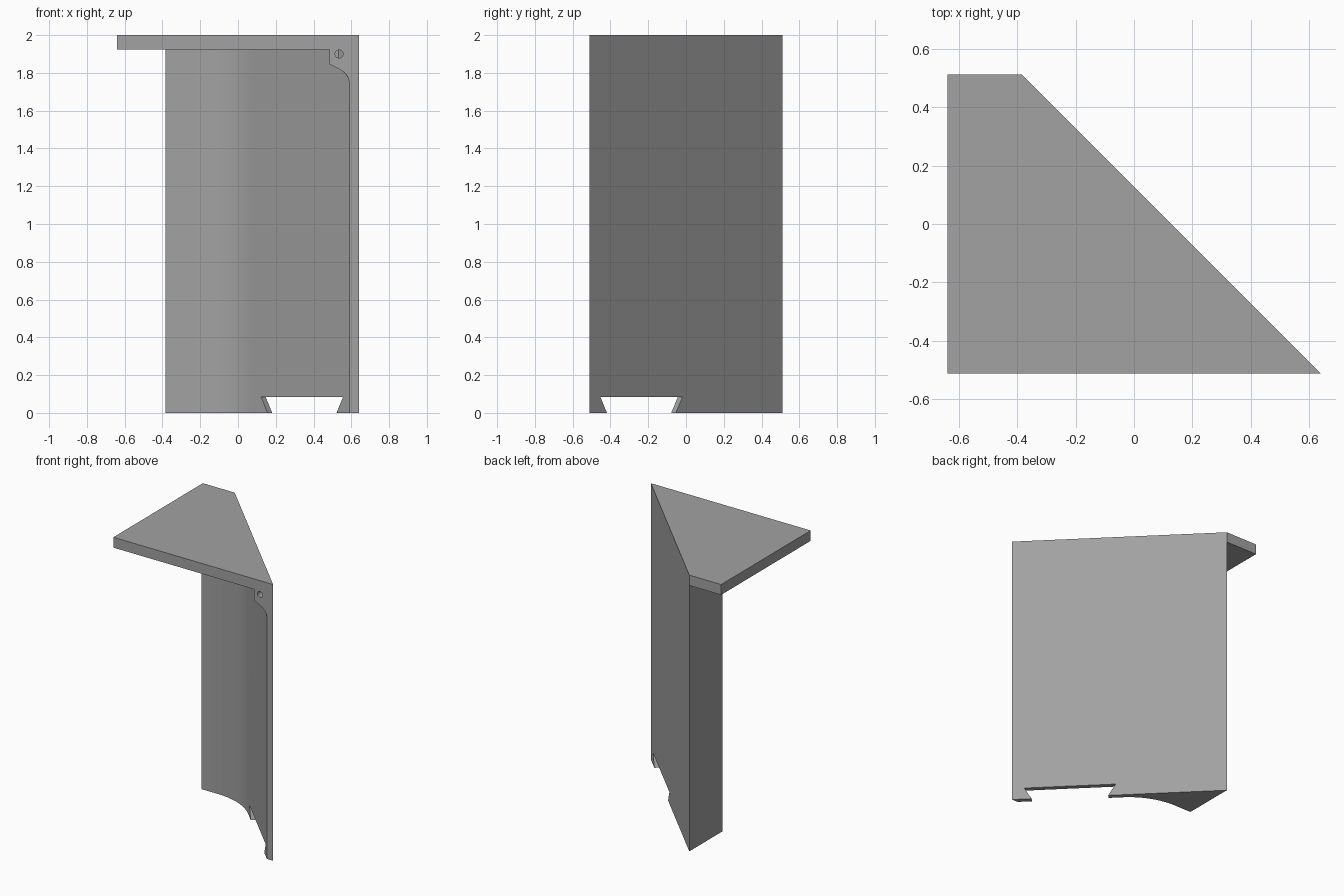
import bpy, bmesh, math
from mathutils import Vector

if "Cube" in bpy.data.objects:
    bpy.data.objects.remove(bpy.data.objects["Cube"])

grey = bpy.data.materials.new("plain_grey")
grey.diffuse_color = (0.36, 0.36, 0.36, 1)
grey.use_nodes = True
grey.node_tree.nodes["Principled BSDF"].inputs["Base Color"].default_value = grey.diffuse_color


def loft(name, ring_a, ring_b):
    """Closed solid between two matching rings of points."""
    bm = bmesh.new()
    a = [bm.verts.new(p) for p in ring_a]
    b = [bm.verts.new(p) for p in ring_b]
    bm.faces.new(a)
    bm.faces.new(b)
    for i in range(len(a)):
        j = (i + 1) % len(a)
        bm.faces.new((a[i], a[j], b[j], b[i]))
    bmesh.ops.recalc_face_normals(bm, faces=bm.faces)
    mesh = bpy.data.meshes.new(name)
    bm.to_mesh(mesh)
    bm.free()
    mesh.materials.append(grey)
    ob = bpy.data.objects.new(name, mesh)
    bpy.context.collection.objects.link(ob)
    return ob


def upright(name, profile, z0, z1):
    return loft(name, [(x, y, z0) for x, y in profile], [(x, y, z1) for x, y in profile])


def cut(ob, cutter):
    mod = ob.modifiers.new("cut", 'BOOLEAN')
    mod.operation = 'DIFFERENCE'
    mod.solver = 'EXACT'
    mod.object = cutter
    cutter.hide_render = True
    cutter.hide_set(True)


def smooth(ob):
    bpy.ops.object.select_all(action='DESELECT')
    ob.select_set(True)
    bpy.context.view_layer.objects.active = ob
    bpy.ops.object.shade_smooth_by_angle(angle=math.radians(20))


# Top plate with the diagonal back edge
upright("top_plate", [(-.64, -.512), (.64, -.512), (-.385, .512), (-.64, .512)], 1.925, 2.0)

# Upright wall: flat back, rounded inner corner, thin front lip
radius = 0.48
arc = [(-.25 + radius * math.sin(t), .13 - radius * (1 - math.cos(t)))
       for t in (math.radians(45) * i / 16 for i in range(17))]
wall = upright("upright_wall",
               [(-.385, .512), (-.385, .13)] + arc + [(.59, -.512), (.64, -.512)], 0, 1.925)
smooth(wall)

# Dovetail slot through the foot of the wall, square to the diagonal
through = Vector((1, 1, 0))
slot = [Vector((.3625 + d, -.2375 - d, z))
        for d, z in ((-.1755, -.017), (.1755, -.017), (.2175, .085), (-.2175, .085))]
slot_cutter = loft("slot_cutter", [p - through * .12 for p in slot], [p + through * .12 for p in slot])
cut(wall, slot_cutter)

# Screw boss under the plate, with a curved underside running into the lip
outline = [(.485, 1.925), (.485, 1.845), (.515, 1.831), (.55, 1.812),
           (.573, 1.792), (.585, 1.772), (.59, 1.75), (.60, 1.75), (.60, 1.925)]
boss = loft("screw_boss", [(x, -.512, z) for x, z in outline],
            [(x, .10 - x, z) for x, z in outline])
smooth(boss)

# Blind screw hole in the boss and the wall behind it
circle = [(.535 + .021 * math.cos(i * math.tau / 24), 1.9 + .021 * math.sin(i * math.tau / 24))
          for i in range(24)]
hole_cutter = loft("hole_cutter", [(x, -.6, z) for x, z in circle],
                   [(x, -.455, z) for x, z in circle])
cut(boss, hole_cutter)
